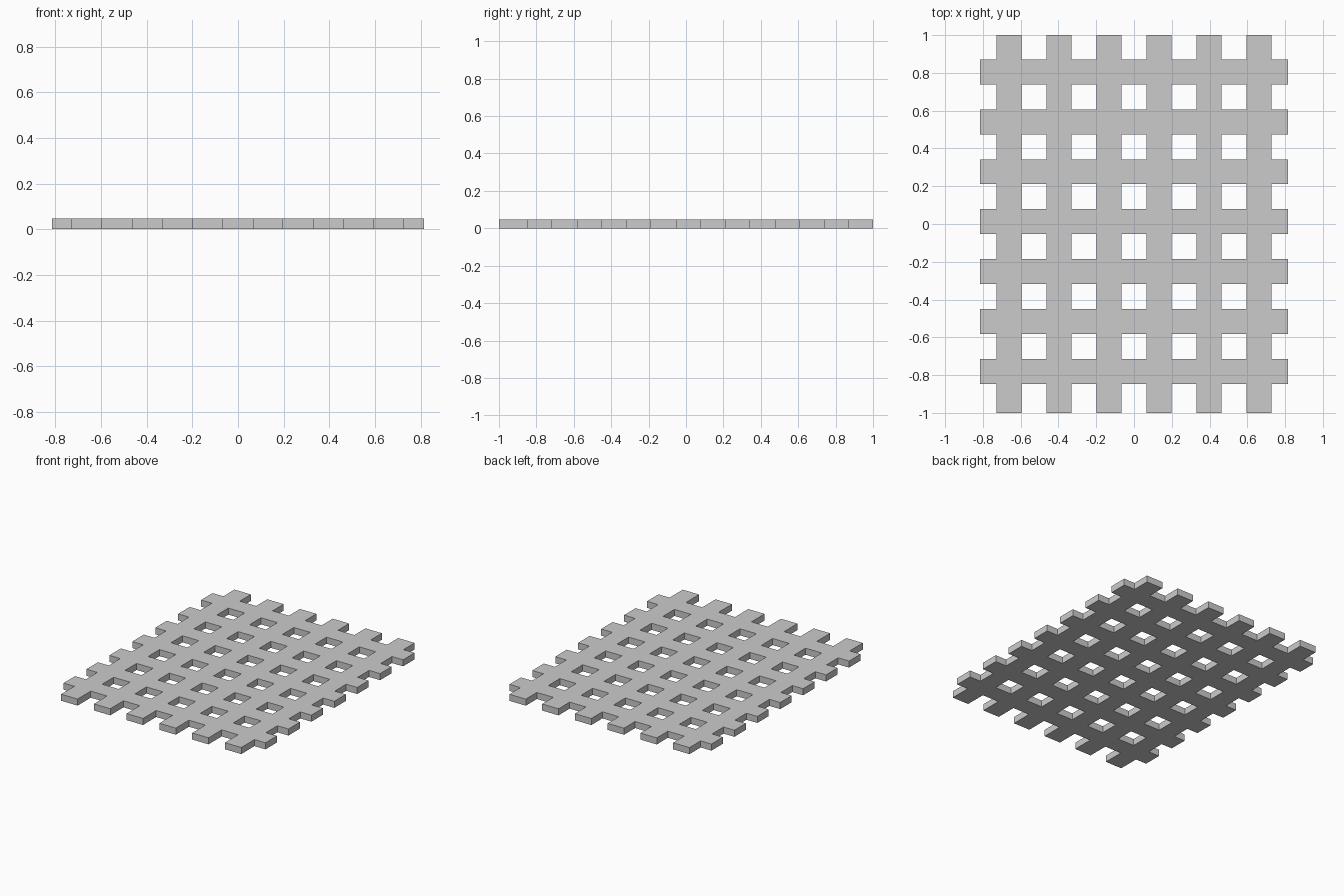
import bpy, bmesh

if "Cube" in bpy.data.objects:
    bpy.data.objects.remove(bpy.data.objects["Cube"])

W = 0.1323           # slat width, equal to the gap between slats
H = 0.048            # panel thickness
HALF_X, HALF_Y = 0.816, 1.0


def cuts(count, centre, half):
    """Edge positions of evenly spaced slats, plus the outer ends."""
    n = 2 * count - 1
    start = centre - n * W / 2
    return [-half] + [start + i * W for i in range(n + 1)] + [half]


xs = cuts(6, -0.001, HALF_X)     # six lengthwise slats
ys = cuts(7, 0.012, HALF_Y)      # seven crosswise slats

# Flat lattice: keep every cell covered by a slat (odd column or odd row)
bm = bmesh.new()
verts = {}


def vert(i, j):
    if (i, j) not in verts:
        verts[i, j] = bm.verts.new((xs[i], ys[j], 0))
    return verts[i, j]


for i in range(len(xs) - 1):
    for j in range(len(ys) - 1):
        if i % 2 or j % 2:
            bm.faces.new([vert(i, j), vert(i + 1, j), vert(i + 1, j + 1), vert(i, j + 1)])

# Give the lattice its thickness
res = bmesh.ops.extrude_face_region(bm, geom=bm.faces[:], use_keep_orig=True)
top = [g for g in res["geom"] if isinstance(g, bmesh.types.BMVert)]
bmesh.ops.translate(bm, verts=top, vec=(0, 0, H))
bmesh.ops.recalc_face_normals(bm, faces=bm.faces[:])

mesh = bpy.data.meshes.new("lattice_panel")
bm.to_mesh(mesh)
bm.free()
panel = bpy.data.objects.new("lattice_panel", mesh)
bpy.context.collection.objects.link(panel)
